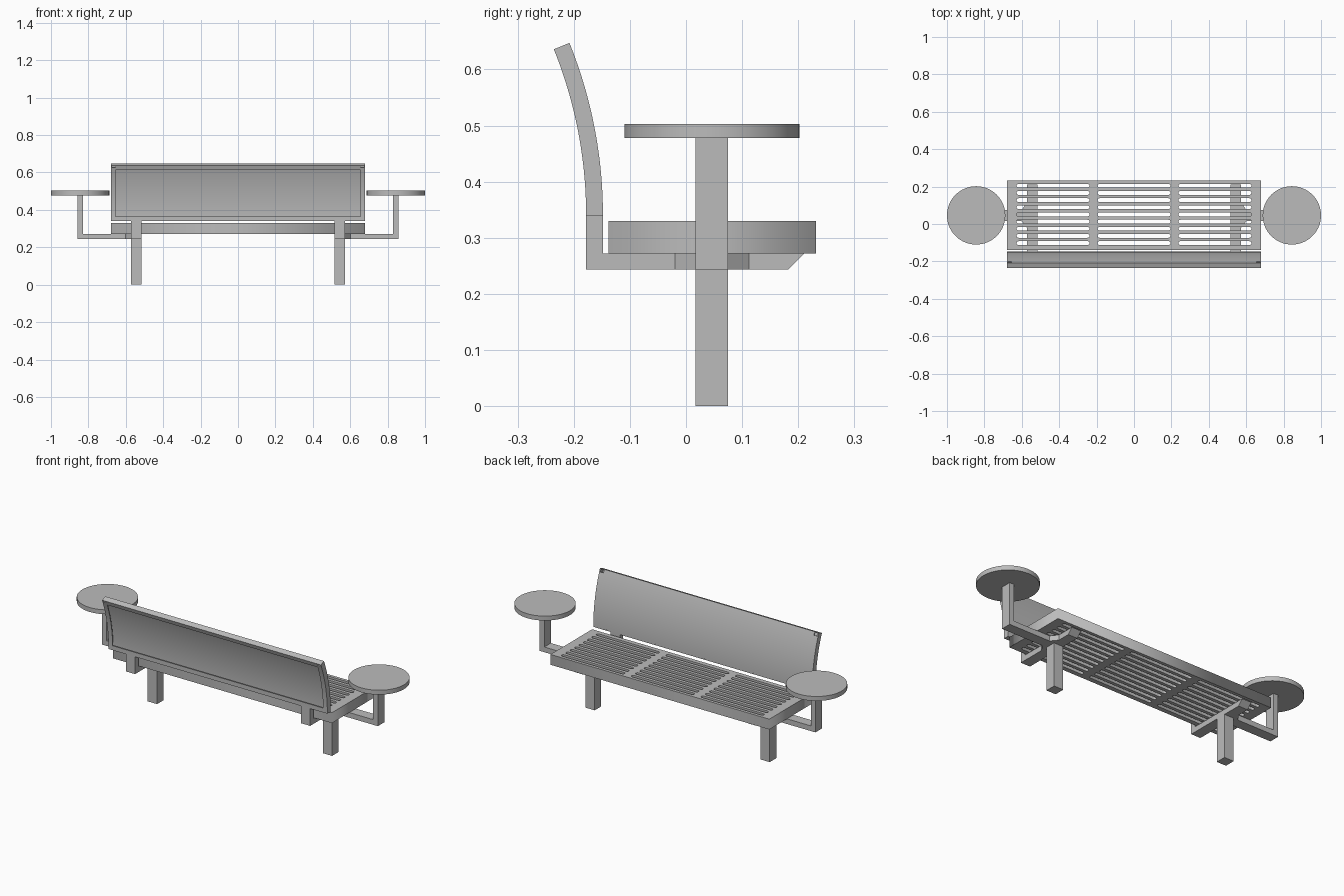
import bpy, bmesh, math

if "Cube" in bpy.data.objects:
    bpy.data.objects.remove(bpy.data.objects["Cube"], do_unlink=True)

# Single painted-metal colour
grey = bpy.data.materials.new("grey_metal")
grey.use_nodes = True
colour = (0.5, 0.5, 0.5, 1)
grey.diffuse_color = colour
grey.node_tree.nodes["Principled BSDF"].inputs["Base Color"].default_value = colour


def finish(name, bm, smooth=False):
    bmesh.ops.recalc_face_normals(bm, faces=bm.faces)
    mesh = bpy.data.meshes.new(name)
    bm.to_mesh(mesh)
    bm.free()
    obj = bpy.data.objects.new(name, mesh)
    bpy.context.collection.objects.link(obj)
    mesh.materials.append(grey)
    if smooth:
        bpy.ops.object.select_all(action='DESELECT')
        obj.select_set(True)
        bpy.context.view_layer.objects.active = obj
        bpy.ops.object.shade_smooth_by_angle(angle=math.radians(30))
    return obj


def add_prism(bm, points, offset):
    """Extrude a closed outline of 3D points along an offset."""
    face = bm.faces.new([bm.verts.new(p) for p in points])
    new = bmesh.ops.extrude_face_region(bm, geom=[face])["geom"]
    bmesh.ops.translate(bm, vec=offset,
                        verts=[v for v in new if isinstance(v, bmesh.types.BMVert)])


def prism(name, points, offset):
    bm = bmesh.new()
    add_prism(bm, points, offset)
    return finish(name, bm)


def box(name, x, y, z):
    outline = [(x[0], y[0], z[0]), (x[1], y[0], z[0]), (x[1], y[1], z[0]), (x[0], y[1], z[0])]
    return prism(name, outline, (0, 0, z[1] - z[0]))


# Slotted seat: a filled flat outline with rounded slots, given thickness
SEAT_BOTTOM, SEAT_TOP = 0.272, 0.33
curve = bpy.data.curves.new("seat", 'CURVE')
curve.dimensions = '2D'
curve.fill_mode = 'BOTH'
curve.extrude = (SEAT_TOP - SEAT_BOTTOM) / 2


def outline(points):
    spline = curve.splines.new('POLY')
    spline.points.add(len(points) - 1)
    for point, (x, y) in zip(spline.points, points):
        point.co = (x, y, 0, 1)
    spline.use_cyclic_u = True


outline([(-0.68, -0.138), (0.68, -0.138), (0.68, 0.232), (-0.68, 0.232)])
SLOT_RADIUS, SLOT_HALF = 0.01, 0.185
for column in (-1, 0, 1):
    for row in range(9):
        cx, cy = column * 0.433, -0.102 + row * 0.0383
        points = []
        for side, start in ((1, -90), (-1, 90)):
            for step in range(7):
                a = math.radians(start + step * 30)
                points.append((cx + side * SLOT_HALF + SLOT_RADIUS * math.cos(a),
                               cy + SLOT_RADIUS * math.sin(a)))
        outline(points)
curve_obj = bpy.data.objects.new("seat_outline", curve)
bpy.context.collection.objects.link(curve_obj)
bpy.context.view_layer.update()
seat_mesh = bpy.data.meshes.new_from_object(
    curve_obj.evaluated_get(bpy.context.evaluated_depsgraph_get()))
bpy.data.objects.remove(curve_obj, do_unlink=True)
bm = bmesh.new()
bm.from_mesh(seat_mesh)
bpy.data.meshes.remove(seat_mesh)
bmesh.ops.remove_doubles(bm, verts=bm.verts, dist=0.00001)
bmesh.ops.translate(bm, verts=bm.verts, vec=(0, 0, (SEAT_BOTTOM + SEAT_TOP) / 2))
finish("seat", bm)

# Curved backrest: folded sheet with flanges and return lips
RADIUS, DEPTH, SHEET = 0.82, 0.03, 0.005
SWEEP = math.radians(22)
HALF, LIP = 0.68, 0.026
LIP_T = LIP / (RADIUS * SWEEP)
EDGE_T = SHEET / (RADIUS * SWEEP)


def arc_point(x, depth, t):
    r, a = RADIUS - depth, t * SWEEP
    return (x, -0.148 - RADIUS + r * math.cos(a), 0.34 + r * math.sin(a))


def arc_slab(name, x, depth, t):
    steps = max(1, round((t[1] - t[0]) * 20))
    ts = [t[0] + (t[1] - t[0]) * i / steps for i in range(steps + 1)]
    loop = [arc_point(x[0], depth[0], k) for k in ts]
    loop += [arc_point(x[0], depth[1], k) for k in reversed(ts)]
    bm = bmesh.new()
    add_prism(bm, loop, (x[1] - x[0], 0, 0))
    return finish(name, bm, smooth=True)


inner = HALF - LIP
arc_slab("backrest_panel", (-inner, inner), (0, SHEET), (0, 1))
arc_slab("backrest_top_flange", (-HALF, HALF), (0, DEPTH), (1 - EDGE_T, 1))
arc_slab("backrest_bottom_flange", (-HALF, HALF), (0, DEPTH), (0, EDGE_T))
arc_slab("backrest_top_lip", (-inner, inner), (DEPTH - SHEET, DEPTH), (1 - LIP_T, 1))
arc_slab("backrest_bottom_lip", (-inner, inner), (DEPTH - SHEET, DEPTH), (0, LIP_T))

# Parts repeated at both ends
for side, label in ((1, "left"), (-1, "right")):
    def span(a, b):
        return sorted((side * a, side * b))

    # Backrest ends, leaving a small notch below the top flange
    arc_slab(label + "_backrest_edge", span(inner, HALF), (0, SHEET), (0, 0.94))
    arc_slab(label + "_backrest_flange", span(HALF - SHEET, HALF), (0, DEPTH), (0, 1))
    arc_slab(label + "_backrest_lip", span(inner, HALF), (DEPTH - SHEET, DEPTH), (0, 0.97))

    # Leg and the bracket carrying seat and backrest
    LEG_X, LEG_Y = span(0.515, 0.573), (0.017, 0.075)
    box(label + "_leg", LEG_X, LEG_Y, (0, 0.243))
    profile = [(-0.178, 0.243), (0.182, 0.243), (0.211, 0.272),
               (-0.148, 0.272), (-0.148, 0.34), (-0.178, 0.34)]
    prism(label + "_support_bracket", [(LEG_X[0], y, z) for y, z in profile],
          (LEG_X[1] - LEG_X[0], 0, 0))

    # Side table: flared arm, post and round top
    arm = [(0.573, -0.02), (0.602, 0.017), (0.857, 0.017),
           (0.857, 0.075), (0.602, 0.075), (0.573, 0.112)]
    prism(label + "_table_arm", [(side * x, y, 0.243) for x, y in arm], (0, 0, 0.029))
    box(label + "_table_post", span(0.828, 0.857), LEG_Y, (0.272, 0.48))
    bm = bmesh.new()
    bmesh.ops.create_cone(bm, cap_ends=True, segments=64, radius1=0.156, radius2=0.156, depth=0.025)
    bmesh.ops.translate(bm, verts=bm.verts, vec=(side * 0.844, 0.046, 0.4905))
    finish(label + "_table_top", bm, smooth=True)
